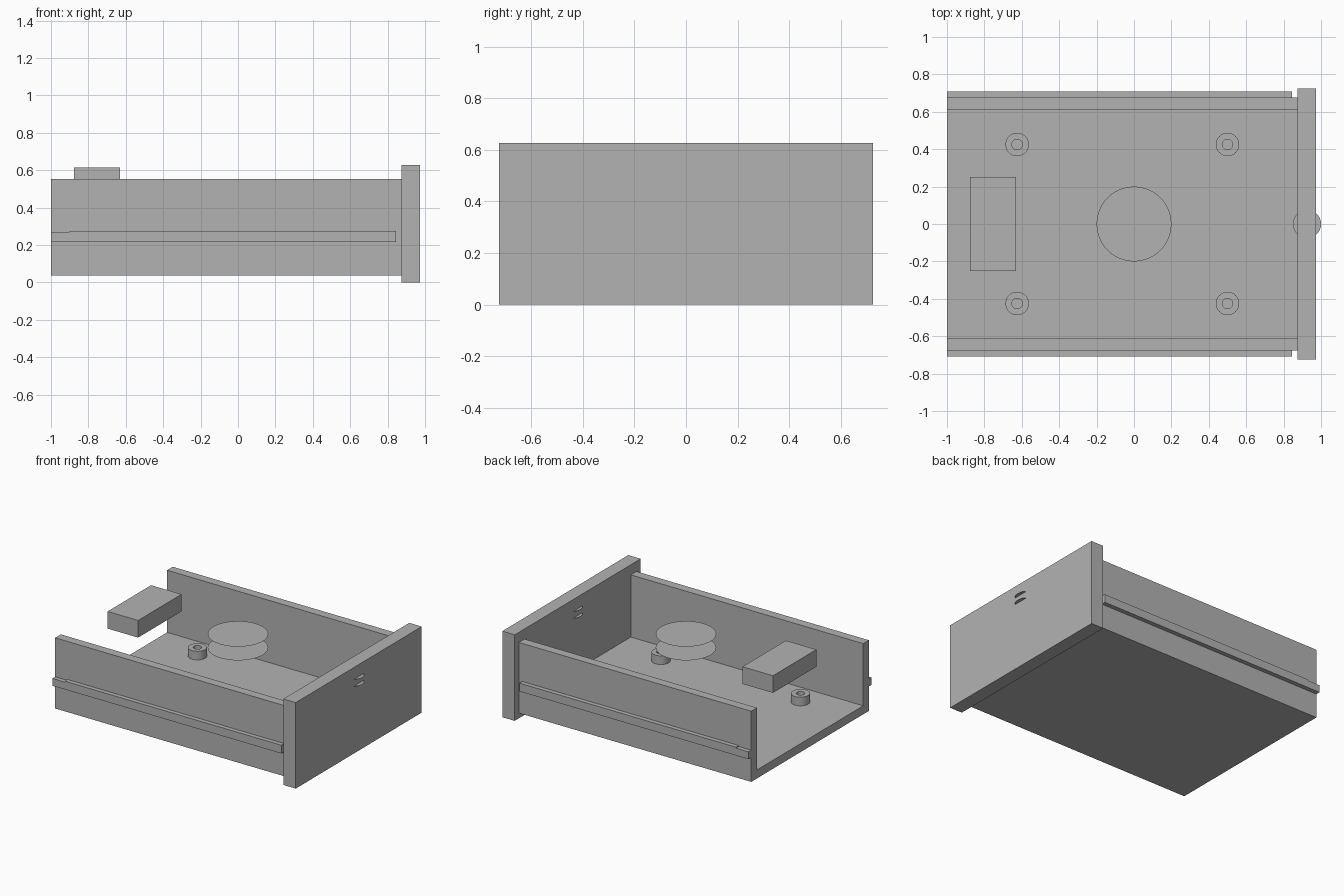
import bpy, bmesh
from mathutils import Matrix, Vector

cube = bpy.data.objects.get("Cube")
if cube:
    bpy.data.objects.remove(cube, do_unlink=True)

grey = bpy.data.materials.new("plain grey")
grey.use_nodes = True
COLOUR = (0.45, 0.45, 0.45, 1)
grey.diffuse_color = COLOUR
grey.node_tree.nodes["Principled BSDF"].inputs["Base Color"].default_value = COLOUR


def finish(name, bm, smooth=False):
    """Turn a bmesh into a named, coloured object."""
    mesh = bpy.data.meshes.new(name)
    bm.to_mesh(mesh)
    bm.free()
    mesh.materials.append(grey)
    obj = bpy.data.objects.new(name, mesh)
    bpy.context.collection.objects.link(obj)
    if smooth:
        bpy.ops.object.select_all(action="DESELECT")
        obj.select_set(True)
        bpy.context.view_layer.objects.active = obj
        bpy.ops.object.shade_smooth_by_angle()
    return obj


def box(name, low, high):
    low, high = Vector(low), Vector(high)
    bm = bmesh.new()
    bmesh.ops.create_cube(bm, size=1, matrix=Matrix.Translation((low + high) / 2)
                          @ Matrix.Diagonal((high - low).to_4d()))
    return finish(name, bm)


def extrude(name, points, offset):
    """Extrude a closed flat outline along an offset."""
    bm = bmesh.new()
    face = bm.faces.new([bm.verts.new(p) for p in points])
    geom = bmesh.ops.extrude_face_region(bm, geom=[face])["geom"]
    bmesh.ops.translate(bm, vec=offset,
                        verts=[v for v in geom if isinstance(v, bmesh.types.BMVert)])
    bmesh.ops.recalc_face_normals(bm, faces=bm.faces)
    return finish(name, bm)


def disc(name, x, z, radius):
    bm = bmesh.new()
    bmesh.ops.create_circle(bm, cap_ends=True, segments=64, radius=radius,
                            matrix=Matrix.Translation((x, 0, z)))
    return finish(name, bm)


def boss(name, x, y, low, high, outer, inner):
    """Hollow round post, spun from its rectangular section."""
    bm = bmesh.new()
    ring = [bm.verts.new((x + r, y, z)) for r, z in
            ((inner, low), (outer, low), (outer, high), (inner, high))]
    edges = [bm.edges.new((ring[i], ring[(i + 1) % 4])) for i in range(4)]
    bmesh.ops.spin(bm, geom=ring + edges, cent=(x, y, 0), axis=(0, 0, 1),
                   angle=6.283185, steps=48)
    bmesh.ops.remove_doubles(bm, verts=bm.verts, dist=0.0001)
    bmesh.ops.recalc_face_normals(bm, faces=bm.faces)
    return finish(name, bm, smooth=True)


# Tray: floor and two side walls, open at the far end
BACK, JOIN = -1, 0.873
BOTTOM, FLOOR, RIM = 0.038, 0.1, 0.553
OUT, IN = 0.677, 0.612
outline = [(-OUT, BOTTOM), (OUT, BOTTOM), (OUT, RIM), (IN, RIM),
           (IN, FLOOR), (-IN, FLOOR), (-IN, RIM), (-OUT, RIM)]
extrude("tray", [(BACK, y, z) for y, z in outline], (JOIN - BACK, 0, 0))

# End panel
box("end_panel", (JOIN, -0.725, 0), (0.973, 0.725, 0.627))

# Slide rails with a slightly lower tip
rail = [(BACK, 0.216), (0.846, 0.216), (0.846, 0.276), (-0.9, 0.276),
        (-0.9, 0.269), (BACK, 0.269)]
for side, label in ((1, "rear"), (-1, "front")):
    extrude(label + "_rail", [(x, side * OUT, z) for x, z in rail], (0, side * 0.032, 0))

# Posts on the floor
for x in (-0.625, 0.5):
    for y in (-0.425, 0.425):
        boss("floor_post", x, y, FLOOR, 0.163, 0.0625, 0.028)

# Raised block and thin discs
LEVEL = 0.49
box("raised_block", (-0.876, -0.25, LEVEL), (-0.63, 0.25, 0.615))
for z in (LEVEL, 0.59):
    disc("centre_disc", 0, z, 0.2)
for z in (LEVEL, 0.54):
    disc("handle_disc", 0.925, z, 0.075)
